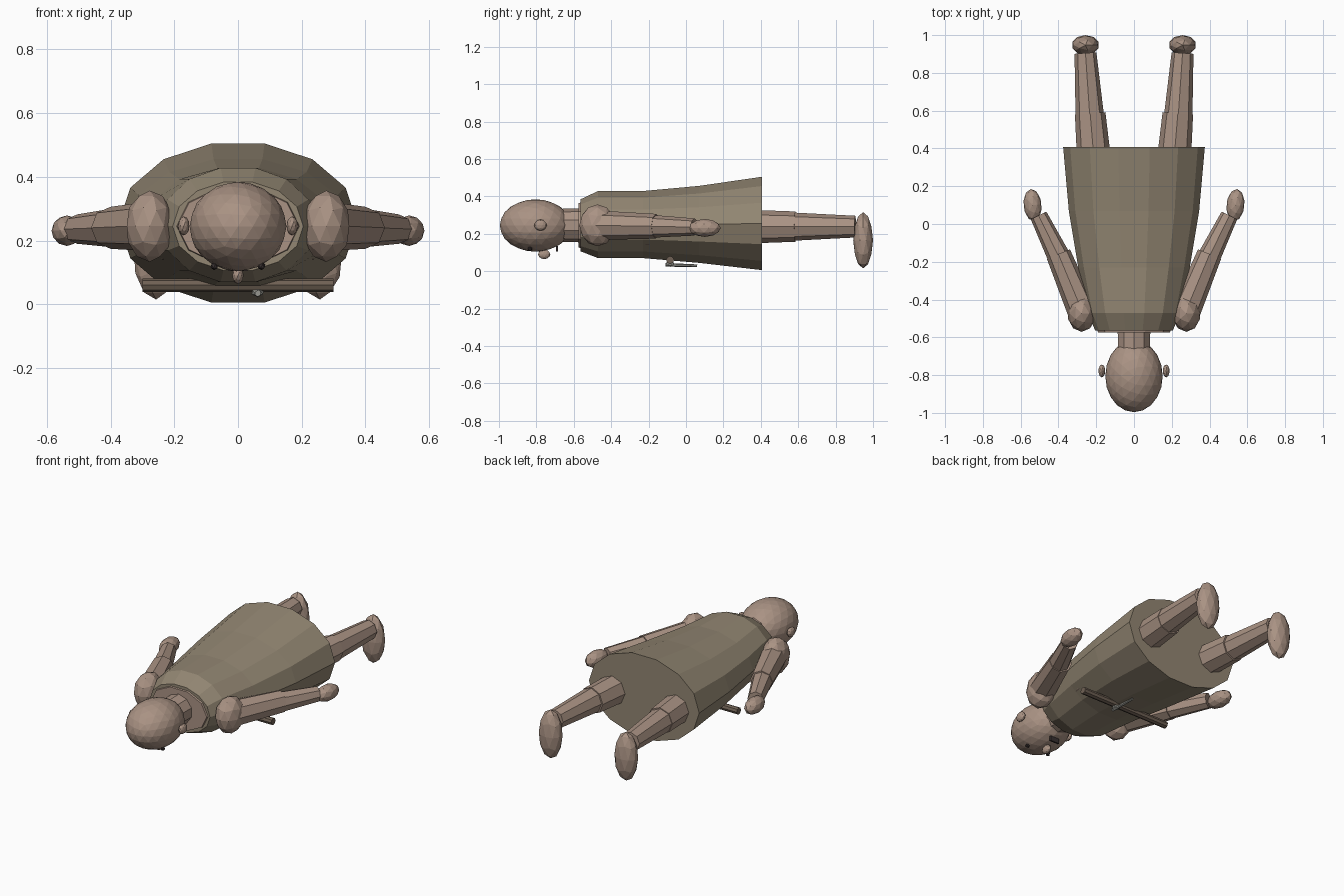
import bpy, bmesh, math
from mathutils import Vector, Matrix

if "Cube" in bpy.data.objects:
    bpy.data.objects.remove(bpy.data.objects["Cube"])


def material(name, color):
    m = bpy.data.materials.new(name)
    m.diffuse_color = (*color, 1)
    m.use_nodes = True
    m.node_tree.nodes["Principled BSDF"].inputs["Base Color"].default_value = m.diffuse_color
    return m


SKIN = material("skin", (0.40, 0.29, 0.23))
CLOTH = material("cloth", (0.29, 0.24, 0.17))
CORD = material("cord", (0.16, 0.12, 0.09))
METAL = material("metal", (0.30, 0.30, 0.27))
DARK = material("dark", (0.04, 0.03, 0.03))


def finish(bm, name, mat):
    bmesh.ops.recalc_face_normals(bm, faces=bm.faces)
    me = bpy.data.meshes.new(name)
    bm.to_mesh(me)
    bm.free()
    ob = bpy.data.objects.new(name, me)
    bpy.context.collection.objects.link(ob)
    me.materials.append(mat)
    return ob


def ball(name, loc, radii, mat=SKIN, sub=2, turn=0):
    bm = bmesh.new()
    xf = (Matrix.Translation(loc) @ Matrix.Rotation(turn, 4, 'Z')
          @ Matrix.Diagonal((*radii, 1)))
    bmesh.ops.create_icosphere(bm, subdivisions=sub, radius=1, matrix=xf)
    return finish(bm, name, mat)


def limb(name, a, b, r1, r2, mat=SKIN, sides=8):
    a, b = Vector(a), Vector(b)
    d = b - a
    bm = bmesh.new()
    xf = Matrix.Translation((a + b) / 2) @ d.to_track_quat('Z', 'Y').to_matrix().to_4x4()
    bmesh.ops.create_cone(bm, cap_ends=True, segments=sides, radius1=r1,
                          radius2=r2, depth=d.length, matrix=xf)
    return finish(bm, name, mat)


def loft(name, rings, sides, mat):
    # rings: (y, x radius, z radius, z centre) along the body axis
    bm = bmesh.new()
    loops = []
    for y, rx, rz, cz in rings:
        loops.append([bm.verts.new((rx * math.cos(2 * math.pi * i / sides), y,
                                    cz + rz * math.sin(2 * math.pi * i / sides)))
                      for i in range(sides)])
    for p, q in zip(loops, loops[1:]):
        for i in range(sides):
            j = (i + 1) % sides
            bm.faces.new((p[i], p[j], q[j], q[i]))
    bm.faces.new(loops[0])
    bm.faces.new(loops[-1])
    return finish(bm, name, mat)


# Tunic and the torso beneath it
loft("tunic", [(-0.565, 0.205, 0.142, 0.245), (-0.47, 0.245, 0.184, 0.249),
               (-0.23, 0.295, 0.184, 0.249), (0.07, 0.345, 0.211, 0.25),
               (0.407, 0.375, 0.256, 0.255)], 14, CLOTH)
loft("torso", [(-0.575, 0.19, 0.125, 0.245), (-0.40, 0.24, 0.165, 0.247),
               (-0.20, 0.295, 0.18, 0.247), (0.0, 0.29, 0.17, 0.247)], 10, SKIN)

# Head and neck
limb("neck", (0, -0.52, 0.245), (0, -0.68, 0.245), 0.092, 0.088, sides=10)
ball("head", (0, -0.805, 0.244), (0.152, 0.191, 0.14), sub=3)
ball("nose", (0, -0.758, 0.09), (0.018, 0.033, 0.026))

# Mouth
bm = bmesh.new()
bmesh.ops.create_cube(bm, size=1, matrix=Matrix.Translation((0, -0.69, 0.12))
                      @ Matrix.Diagonal((0.06, 0.01, 0.03, 1)))
finish(bm, "mouth", DARK)

for s, side in ((-1, "left"), (1, "right")):
    # Ears and eyes
    ball(f"{side}_ear", (s * 0.17, -0.778, 0.246), (0.018, 0.034, 0.03), sub=2)
    ball(f"{side}_eye", (s * 0.074, -0.835, 0.12), (0.013, 0.013, 0.013), DARK, 1)
    # Arm
    ball(f"{side}_shoulder", (s * 0.277, -0.473, 0.245), (0.076, 0.098, 0.112))
    limb(f"{side}_upper_arm", (s * 0.275, -0.46, 0.245), (s * 0.40, -0.16, 0.24), 0.078, 0.066)
    limb(f"{side}_forearm", (s * 0.385, -0.20, 0.24), (s * 0.505, 0.045, 0.236), 0.062, 0.046)
    ball(f"{side}_hand", (s * 0.537, 0.10, 0.231), (0.048, 0.086, 0.048), turn=s * -0.1)
    # Leg
    limb(f"{side}_thigh", (s * 0.20, 0.2, 0.238), (s * 0.232, 0.585, 0.238), 0.095, 0.081)
    limb(f"{side}_calf", (s * 0.232, 0.54, 0.238), (s * 0.257, 0.905, 0.238), 0.077, 0.058)
    ball(f"{side}_foot", (s * 0.257, 0.947, 0.165), (0.073, 0.053, 0.15))

# Belt cord across the front, with knot and hanging tail
limb("belt_cord", (-0.3, -0.085, 0.06), (0.3, -0.085, 0.06), 0.021, 0.021, CORD)
ball("belt_knot", (0.062, -0.085, 0.038), (0.022, 0.026, 0.015), METAL, 1)
limb("belt_tail", (0.062, -0.11, 0.034), (0.062, 0.06, 0.029), 0.01, 0.007, METAL, 6)
